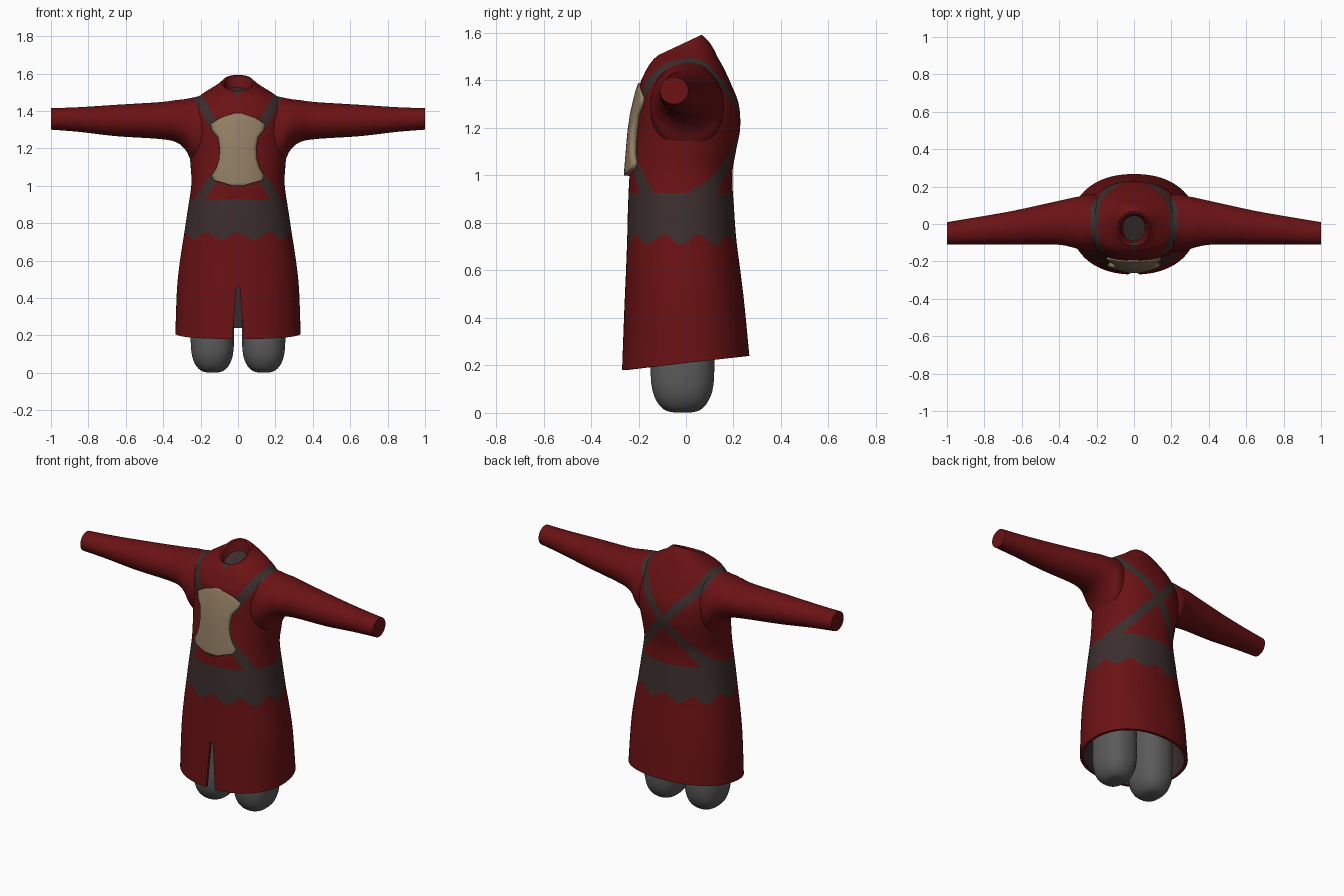
import bpy, bmesh, math
from mathutils import Vector

if "Cube" in bpy.data.objects:
    bpy.data.objects.remove(bpy.data.objects["Cube"])


def material(name, rgb):
    m = bpy.data.materials.new(name)
    m.diffuse_color = (*rgb, 1)
    m.use_nodes = True
    m.node_tree.nodes["Principled BSDF"].inputs["Base Color"].default_value = m.diffuse_color
    return m


RED = material("dark red cloth", (0.145, 0.006, 0.007))
DARK = material("dark leather", (0.045, 0.027, 0.027))
TAN = material("tan plate", (0.29, 0.21, 0.125))
GREY = material("grey trousers", (0.105, 0.105, 0.105))


def spline(rows, steps):
    """Smoothly interpolate table rows (Catmull-Rom)."""
    out = []
    for i in range(len(rows) - 1):
        p0, p1 = rows[max(i - 1, 0)], rows[i]
        p2, p3 = rows[i + 1], rows[min(i + 2, len(rows) - 1)]
        for k in range(steps):
            t = k / steps
            out.append([0.5 * (2 * b + (c - a) * t + (2 * a - 5 * b + 4 * c - d) * t * t
                               + (3 * b - a - 3 * c + d) * t ** 3)
                        for a, b, c, d in zip(p0, p1, p2, p3)])
    return out + [list(rows[-1])]


def loft(name, rows, place, n, mats, rule=None):
    """Skin closed rings, cap both ends, colour faces by rule."""
    bm = bmesh.new()
    rings = [[bm.verts.new(place(r, 2 * math.pi * (k + 0.5) / n)) for k in range(n)] for r in rows]
    for a, b in zip(rings, rings[1:]):
        for k in range(n):
            j = (k + 1) % n
            bm.faces.new((a[k], a[j], b[j], b[k]))
    bm.faces.new(rings[0])
    bm.faces.new(rings[-1])
    bmesh.ops.recalc_face_normals(bm, faces=bm.faces)
    if rule:
        for f in bm.faces:
            f.material_index = rule(f.calc_center_median(), f.normal)
    return finish(name, bm, mats)


def finish(name, bm, mats):
    me = bpy.data.meshes.new(name)
    bm.to_mesh(me)
    bm.free()
    for m in mats:
        me.materials.append(m)
    ob = bpy.data.objects.new(name, me)
    bpy.context.collection.objects.link(ob)
    return ob


def rounded(t, p=2.2):
    c, s = math.cos(t), math.sin(t)
    return (math.copysign(abs(c) ** (2 / p), c), math.copysign(abs(s) ** (2 / p), s))


def near(px, pz, pts, w):
    """Is the point within w of a polyline in the x-z plane?"""
    p = Vector((px, pz))
    for a, b in zip(pts, pts[1:]):
        a, b = Vector(a), Vector(b)
        t = max(0, min(1, (p - a).dot(b - a) / (b - a).length_squared))
        if (p - a - (b - a) * t).length < w:
            return True
    return False


FRONT_LOW = [(0.10, 1.08), (0.22, 0.90)]
FRONT_UP = [(0.10, 1.28), (0.17, 1.395), (0.22, 1.49)]
BACK = [(0.23, 0.93), (0.15, 1.03), (0.0, 1.2), (0.15, 1.36), (0.2, 1.43), (0.215, 1.5)]


def coat_rule(c, nrm):
    """0 = red cloth, 1 = dark belt, straps, lining and neck."""
    ax = abs(c.x)
    if c.z < 0.8 and nrm.xy.dot(c.xy) < -0.02:
        return 1                                        # lining
    th = math.atan2(c.x / 0.28, -(c.y + 0.02) / 0.23)
    if 0.73 + 0.022 * math.cos(10 * th) < c.z < 0.93:
        return 1                                        # scalloped belt
    if c.z > 0.9:
        if c.y < 0 and (near(ax, c.z, FRONT_LOW, 0.025) or near(ax, c.z, FRONT_UP, 0.024)):
            return 1
        if c.y >= 0 and near(ax, c.z, BACK, 0.026):
            return 1
        if c.y < 0 and 1.475 < c.z < 1.545 and ax < (c.z - 1.475) * 0.55:
            return 1                                    # neck notch
    return 0


# coat body: height, half width, front y, back y, front-to-back rise
outer = [(0.21, .335, -.27, .267, .06), (0.45, .326, -.26, .245, .03),
         (0.6, .31, -.253, .228, .01), (0.73, .29, -.248, .212, 0),
         (0.85, .272, -.245, .203, 0), (1.0, .25, -.238, .195, 0),
         (1.1, .253, -.225, .21, 0), (1.2, .262, -.212, .228, 0),
         (1.3, .27, -.203, .222, 0), (1.38, .262, -.195, .192, 0),
         (1.44, .24, -.175, .16, .02), (1.48, .205, -.155, .135, .03),
         (1.51, .155, -.14, .115, .05), (1.53, .115, -.13, .095, .07),
         (1.55, .085, -.115, .066, .085)]
lining = [(z, w - .018, f + .018, b - .018, t) for z, w, f, b, t in outer[3::-1]]
collar = [(1.545, .074, -.102, .054, .085), (1.50, .06, -.09, .045, .05)]


def body_point(r, t):
    z, w, f, b, tilt = r
    c, s = rounded(t)
    return (w * c, (f + b) / 2 + (b - f) / 2 * s, z + tilt * s / 2)


body = loft("coat_body", lining + spline(outer, 12) + collar, body_point, 180,
            [RED, DARK], coat_rule)

# front slit in the skirt
bm = bmesh.new()
pts = [(-.037, .1), (.037, .1), (.009, .46), (-.009, .46)]
face = bm.faces.new([bm.verts.new((x, -0.4, z)) for x, z in pts])
ext = bmesh.ops.extrude_face_region(bm, geom=[face])
bmesh.ops.translate(bm, vec=(0, 0.3, 0), verts=[v for v in ext["geom"] if isinstance(v, bmesh.types.BMVert)])
bmesh.ops.recalc_face_normals(bm, faces=bm.faces)
cutter = finish("slit_cutter", bm, [RED])
cutter.hide_render = True
mod = body.modifiers.new("slit", 'BOOLEAN')
mod.operation, mod.object, mod.solver = 'DIFFERENCE', cutter, 'EXACT'
bpy.context.view_layer.objects.active = body
bpy.ops.object.modifier_apply(modifier=mod.name)
bpy.data.objects.remove(cutter)

# sleeves: x, front y, back y, bottom z, top z
sleeve = [(.17, -.15, .15, 1.08, 1.488), (.24, -.15, .16, 1.12, 1.472),
          (.28, -.142, .15, 1.19, 1.464), (.33, -.125, .14, 1.232, 1.458),
          (.42, -.11, .12, 1.25, 1.447), (.65, -.11, .07, 1.265, 1.433),
          (.85, -.11, .035, 1.288, 1.42), (1.0, -.11, .01, 1.30, 1.415)]
# legs: z, x radius, y radius
leg = [(0.002, .03, .035), (.012, .062, .075), (.05, .095, .11), (.12, .114, .132),
       (.25, .117, .135), (.45, .115, .13), (.7, .1, .115)]
for side, s in (("right", 1), ("left", -1)):
    loft(side + "_sleeve", spline(sleeve, 9),
         lambda r, t: (s * r[0], (r[1] + r[2]) / 2 + (r[2] - r[1]) / 2 * math.cos(t),
                       (r[3] + r[4]) / 2 + (r[4] - r[3]) / 2 * math.sin(t)),
         64, [RED, DARK], coat_rule)
    loft(side + "_leg", spline(leg, 3),
         lambda r, t: (s * .137 + r[1] * rounded(t, 2.4)[0], -.015 + r[2] * rounded(t, 2.4)[1], r[0]),
         24, [GREY])

# chest plate: z, half width, front y
plate = [(1.0, .035, -.262), (1.015, .075, -.261), (1.03, .135, -.26), (1.055, .142, -.258),
         (1.09, .118, -.255), (1.14, .102, -.251), (1.2, .098, -.245), (1.26, .108, -.236),
         (1.3, .142, -.227), (1.33, .147, -.22), (1.36, .1, -.212), (1.38, .045, -.205),
         (1.39, .015, -.202)]
bm = bmesh.new()
cols = 12
grid = [[bm.verts.new((w * u, y + 1.6 * (w * u) ** 2, z))
         for u in [2 * k / cols - 1 for k in range(cols + 1)]] for z, w, y in plate]
for a, b in zip(grid, grid[1:]):
    for k in range(cols):
        bm.faces.new((a[k], a[k + 1], b[k + 1], b[k]))
chest = finish("chest_plate", bm, [TAN])
sol = chest.modifiers.new("thickness", 'SOLIDIFY')
sol.thickness, sol.offset = 0.03, -1

# smooth shading with sharp rims
bpy.ops.object.select_all(action='DESELECT')
for ob in bpy.context.scene.objects:
    ob.select_set(True)
bpy.context.view_layer.objects.active = body
bpy.ops.object.shade_smooth_by_angle(angle=math.radians(40))
